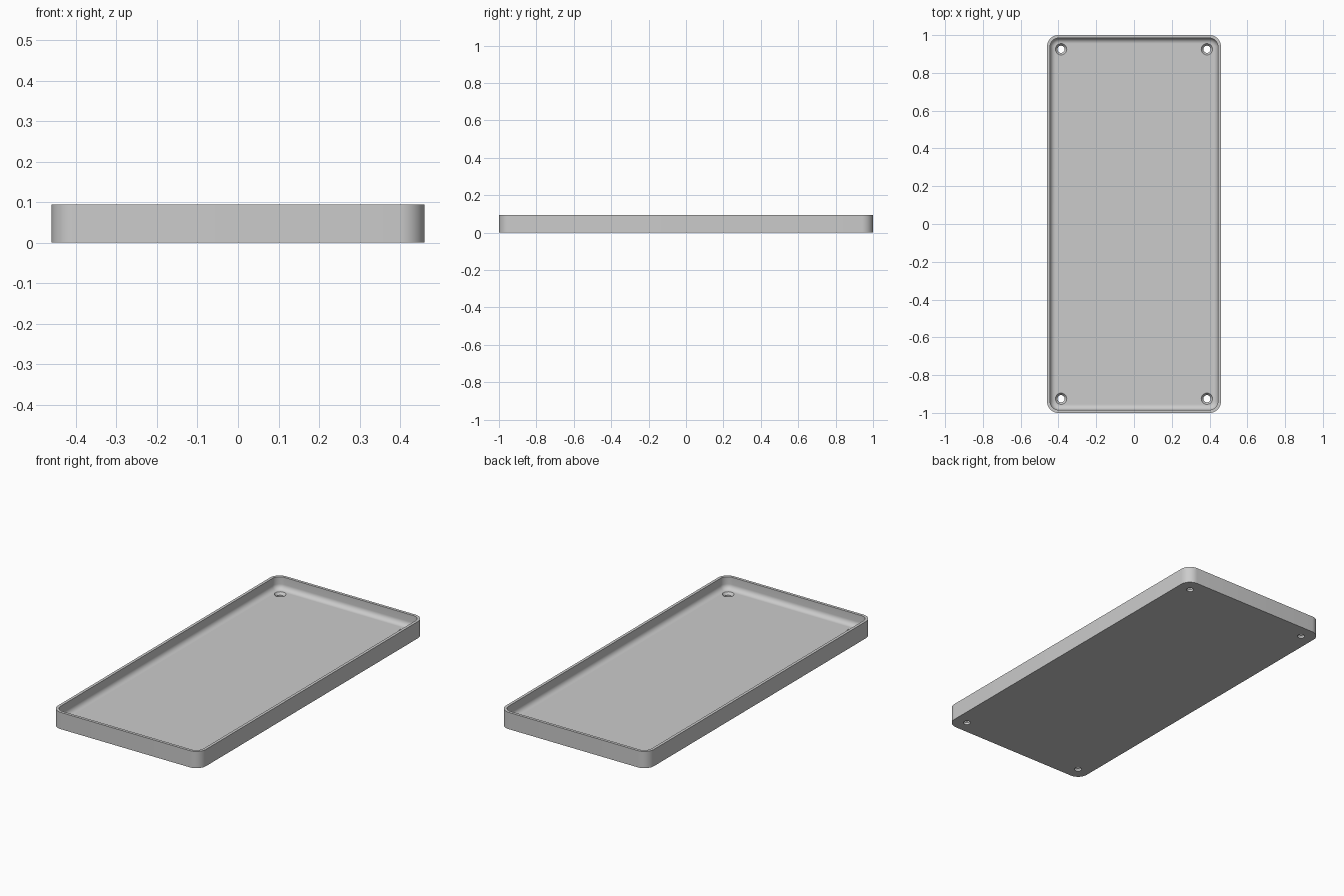
import bpy
import bmesh
from math import sin, cos, pi, radians

cube = bpy.data.objects.get("Cube")
if cube:
    bpy.data.objects.remove(cube, do_unlink=True)

HALF_W, HALF_L, HEIGHT = 0.46, 1.0, 0.094
CORNER, WALL, FLOOR, FILLET = 0.06, 0.016, 0.026, 0.028
HOLE_X, HOLE_Y = 0.386, 0.925

grey = bpy.data.materials.new("plain grey")
grey.use_nodes = True
colour = (0.6, 0.6, 0.6, 1)
grey.diffuse_color = colour
grey.node_tree.nodes["Principled BSDF"].inputs["Base Color"].default_value = colour


def rounded_rectangle(bm, inset, z, steps=10):
    """Ring of vertices around the tray outline, moved inwards by inset."""
    radius = CORNER - inset
    ring = []
    for i, (sx, sy) in enumerate(((1, 1), (-1, 1), (-1, -1), (1, -1))):
        for k in range(steps + 1):
            a = (i + k / steps) * pi / 2
            ring.append(bm.verts.new((sx * (HALF_W - CORNER) + radius * cos(a),
                                      sy * (HALF_L - CORNER) + radius * sin(a), z)))
    return ring


def circle(bm, x, y, radius, z, sides=32):
    return [bm.verts.new((x + radius * cos(2 * pi * k / sides),
                          y + radius * sin(2 * pi * k / sides), z)) for k in range(sides)]


def loft(bm, rings):
    """Skin neighbouring rings and close both ends."""
    for low, high in zip(rings, rings[1:]):
        n = len(low)
        for k in range(n):
            bm.faces.new((low[k], low[(k + 1) % n], high[(k + 1) % n], high[k]))
    bm.faces.new(rings[0][::-1])
    bm.faces.new(rings[-1])


def make_object(name, bm):
    bmesh.ops.recalc_face_normals(bm, faces=bm.faces[:])
    mesh = bpy.data.meshes.new(name)
    bm.to_mesh(mesh)
    bm.free()
    mesh.materials.append(grey)
    obj = bpy.data.objects.new(name, mesh)
    bpy.context.collection.objects.link(obj)
    return obj


# Tray: outer wall, flat rim, inner wall and a rounded run into the floor
section = [(0, 0), (0, HEIGHT), (WALL, HEIGHT)]
for k in range(9):
    a = k / 8 * pi / 2
    section.append((WALL + FILLET * (1 - cos(a)), FLOOR + FILLET * (1 - sin(a))))
bm = bmesh.new()
loft(bm, [rounded_rectangle(bm, inset, z) for inset, z in section])
tray = make_object("tray", bm)

# Countersunk screw holes in the four corners
bm = bmesh.new()
for sx in (-1, 1):
    for sy in (-1, 1):
        loft(bm, [circle(bm, sx * HOLE_X, sy * HOLE_Y, r, z) for r, z in
                  ((0.019, -0.02), (0.019, 0.012), (0.03, FLOOR), (0.03, 0.05))])
cutter = make_object("screw_hole_cutter", bm)
cutter.hide_render = True

bpy.ops.object.select_all(action="DESELECT")
tray.select_set(True)
bpy.context.view_layer.objects.active = tray
holes = tray.modifiers.new("screw holes", "BOOLEAN")
holes.operation = "DIFFERENCE"
holes.solver = "EXACT"
holes.object = cutter
bpy.ops.object.modifier_apply(modifier=holes.name)
bpy.data.objects.remove(cutter, do_unlink=True)
bpy.ops.object.shade_smooth_by_angle(angle=radians(30))
